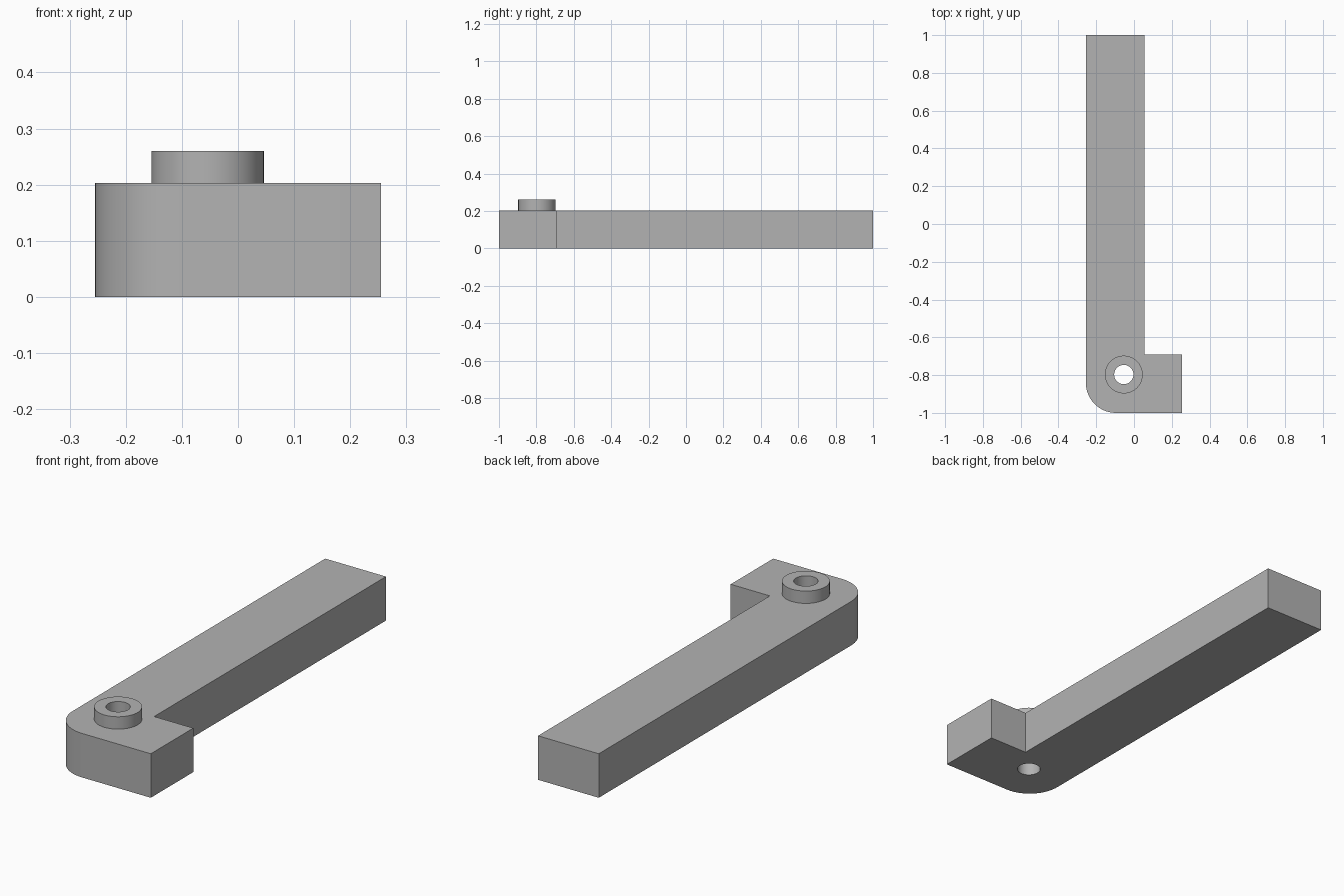
import bpy, bmesh
from math import pi, sin, cos

if "Cube" in bpy.data.objects:
    bpy.data.objects.remove(bpy.data.objects["Cube"], do_unlink=True)

HEIGHT, BOSS_TOP = 0.203, 0.26
HOLE_X, HOLE_Y = -0.054, -0.797
HOLE_R, BOSS_R = 0.051, 0.1
CORNER_R = 0.16
SEGMENTS = 64

grey = bpy.data.materials.new("plain grey")
grey.use_nodes = True
grey.diffuse_color = (0.45, 0.45, 0.45, 1)
grey.node_tree.nodes["Principled BSDF"].inputs["Base Color"].default_value = grey.diffuse_color


def add_object(name, bm):
    bmesh.ops.recalc_face_normals(bm, faces=bm.faces)
    mesh = bpy.data.meshes.new(name)
    bm.to_mesh(mesh)
    bm.free()
    mesh.materials.append(grey)
    obj = bpy.data.objects.new(name, mesh)
    bpy.context.collection.objects.link(obj)
    return obj


def prism(name, outline, bottom, top):
    bm = bmesh.new()
    base = bm.faces.new([bm.verts.new((x, y, bottom)) for x, y in outline])
    grown = bmesh.ops.extrude_face_region(bm, geom=[base], use_keep_orig=True)["geom"]
    verts = [v for v in grown if isinstance(v, bmesh.types.BMVert)]
    bmesh.ops.translate(bm, verts=verts, vec=(0, 0, top - bottom))
    return add_object(name, bm)


def circle(radius):
    return [(HOLE_X + radius * cos(2 * pi * i / SEGMENTS),
             HOLE_Y + radius * sin(2 * pi * i / SEGMENTS)) for i in range(SEGMENTS)]


def smooth(obj):
    bpy.ops.object.select_all(action="DESELECT")
    obj.select_set(True)
    bpy.context.view_layer.objects.active = obj
    bpy.ops.object.shade_smooth_by_angle(angle=pi / 6)


# L-shaped arm and foot with one rounded outer corner
left, right, arm_right, front, back, foot_back = -0.255, 0.255, 0.055, -1, 1, -0.69
outline = [(right, front), (right, foot_back), (arm_right, foot_back),
           (arm_right, back), (left, back)]
for i in range(25):
    a = pi + pi / 2 * i / 24
    outline.append((left + CORNER_R * (1 + cos(a)), front + CORNER_R * (1 + sin(a))))
body = prism("l_shaped_arm", outline, 0, HEIGHT)

# Through hole
cutter = prism("hole_cutter", circle(HOLE_R), -0.1, HEIGHT + 0.1)
cut = body.modifiers.new("hole", "BOOLEAN")
cut.operation = "DIFFERENCE"
cut.solver = "EXACT"
cut.object = cutter
bpy.ops.object.select_all(action="DESELECT")
body.select_set(True)
bpy.context.view_layer.objects.active = body
bpy.ops.object.modifier_apply(modifier=cut.name)
bpy.data.objects.remove(cutter, do_unlink=True)
smooth(body)

# Raised collar around the hole, open where it sits on the arm
bm = bmesh.new()
profile = [(BOSS_R, HEIGHT), (BOSS_R, BOSS_TOP), (HOLE_R, BOSS_TOP), (HOLE_R, HEIGHT)]
rings = [[bm.verts.new((x, y, z)) for x, y in circle(r)] for r, z in profile]
for lower, upper in zip(rings, rings[1:]):
    for i in range(SEGMENTS):
        j = (i + 1) % SEGMENTS
        bm.faces.new((lower[i], lower[j], upper[j], upper[i]))
smooth(add_object("hole_collar", bm))
